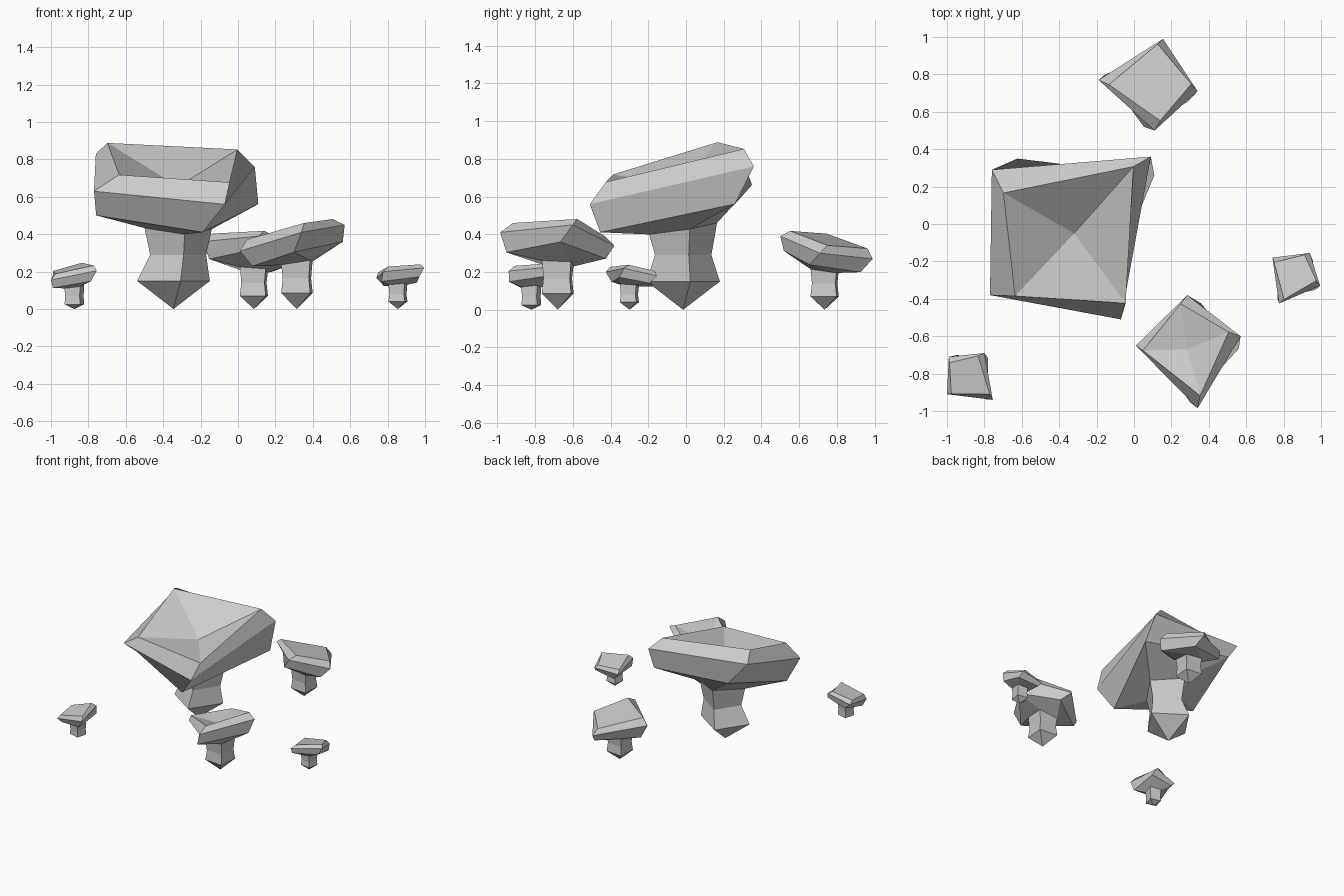
import bpy
from math import cos, sin, pi, radians
from mathutils import Vector, Matrix

cube = bpy.data.objects.get("Cube")
if cube:
    bpy.data.objects.remove(cube, do_unlink=True)

grey = bpy.data.materials.new("stone_grey")
grey.use_nodes = True
tone = (0.6, 0.6, 0.6, 1)
grey.diffuse_color = tone
grey.node_tree.nodes["Principled BSDF"].inputs["Base Color"].default_value = tone


def loft(name, rings, start, end):
    """Flat-faced skin through four-sided rings; start and end are optional tips."""
    verts = [point for ring in rings for point in ring]
    faces = []
    for r in range(len(rings) - 1):
        for i in range(4):
            j = (i + 1) % 4
            a, b = r * 4, r * 4 + 4
            faces.append((a + i, a + j, b + j, b + i))
    last = len(verts) - 4
    if start is not None:
        verts.append(start)
        faces += [((i + 1) % 4, i, len(verts) - 1) for i in range(4)]
    if end is not None:
        verts.append(end)
        faces += [(last + i, last + (i + 1) % 4, len(verts) - 1) for i in range(4)]
    else:
        faces.append(tuple(range(last, last + 4)))
    mesh = bpy.data.meshes.new(name)
    mesh.from_pydata(verts, [], faces)
    mesh.materials.append(grey)
    obj = bpy.data.objects.new(name, mesh)
    bpy.context.collection.objects.link(obj)


def mushroom(label, brim, foot, radius, heights, yaw, waist, dish=None, lean=0):
    brim = [Vector(p) for p in brim]
    centre = sum(brim, Vector()) / 4
    size = sum((p - centre).length for p in brim) / 4
    normal = (brim[2] - brim[0]).cross(brim[3] - brim[1]).normalized()

    def offset_ring(scale, rise, turn):
        spin = Matrix.Rotation(radians(turn), 3, normal)
        middle = centre + normal * rise * size + Vector((lean, 0, 0))
        return [middle + spin @ (p - centre) * scale for p in brim]

    under = offset_ring(0.87, -0.3, -12)
    rim = offset_ring(0.83, 0.165, 7)

    # Stem rings: wide base, waist, and a collar tilted with the cap
    def square(scale, z, shift=0, tilt=0):
        ring = []
        for i in range(4):
            angle = radians(yaw) + i * pi / 2
            x, y = cos(angle) * radius * scale, sin(angle) * radius * scale
            slope = -(normal.x * x + normal.y * y) / normal.z
            ring.append(Vector((foot[0] + x + shift, foot[1] + y, z + tilt * slope)))
        return ring

    low, middle, high = heights
    collar = square((1 + waist) / 2 + 0.04, high, lean, 0.6)
    loft(label + "_stem", [square(1, low), square(waist, middle, lean), collar],
         Vector((*foot, 0)), None)

    # Cap: underside, lower band, upper band, then a flat or dished top
    loft(label + "_cap", [collar, under, brim, rim], None, dish and Vector(dish))


# Brim corners run right, back, left, front
mushroom("large_mushroom",
         [(.09, .36, .76), (-.76, .29, .83), (-.77, -.38, .63), (-.07, -.51, .56)],
         (-.345, -.015), .198, (.15, .29, .43), 11, .77, (-.32, -.05, .655), .025)
mushroom("front_mushroom",
         [(.57, -.6, .45), (.285, -.38, .34), (.01, -.65, .31), (.34, -.985, .41)],
         (.315, -.68), .11, (.085, .165, .245), 40, .9, (.285, -.67, .37))
mushroom("back_mushroom",
         [(.34, .71, .3), (.155, .99, .27), (-.19, .77, .36), (.11, .5, .39)],
         (.085, .735), .098, (.07, .14, .21), 40, .9)
mushroom("small_left_mushroom",
         [(.94, -.155, .18), (.74, -.18, .165), (.775, -.425, .2), (.995, -.33, .22)],
         (.855, -.3), .062, (.04, .08, .13), 35, .9)
mushroom("small_right_mushroom",
         [(-.8, -.69, .23), (-.99, -.71, .18), (-1, -.91, .155), (-.755, -.94, .205)],
         (-.875, -.82), .06, (.025, .07, .12), 30, .95)
